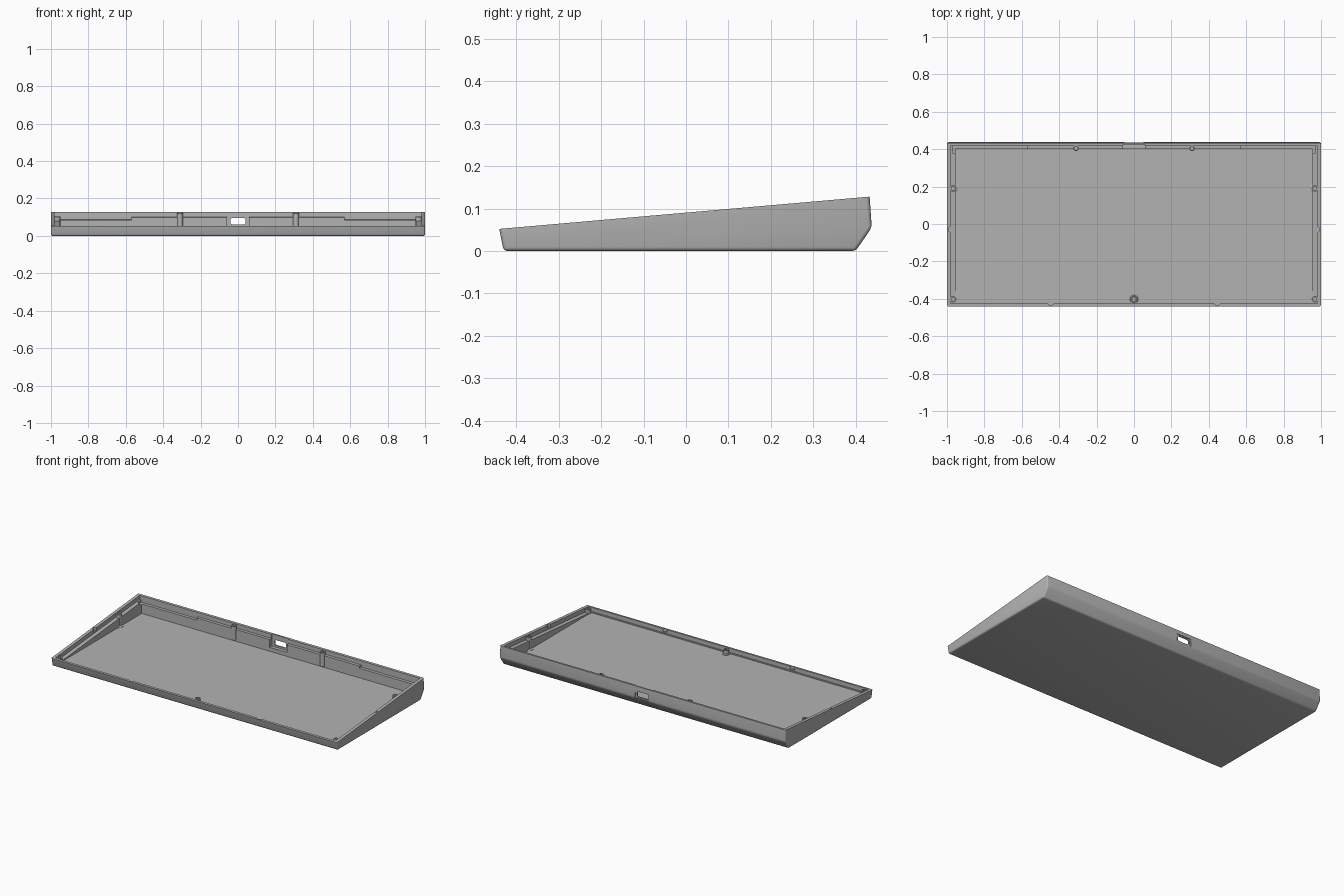
import bpy, bmesh, math
from mathutils import Vector

if "Cube" in bpy.data.objects:
    bpy.data.objects.remove(bpy.data.objects["Cube"])

SLOPE = (0.128 - 0.052) / 0.873
FLOOR = 0.025


def rim(y):
    """Height of the tilted rim at depth y."""
    return 0.052 + (y + 0.44) * SLOPE


grey = bpy.data.materials.new("case grey")
grey.use_nodes = True
colour = (0.45, 0.45, 0.45, 1)
grey.diffuse_color = colour
grey.node_tree.nodes["Principled BSDF"].inputs["Base Color"].default_value = colour


def finish(bm, name):
    bmesh.ops.recalc_face_normals(bm, faces=bm.faces)
    mesh = bpy.data.meshes.new(name)
    bm.to_mesh(mesh)
    bm.free()
    mesh.materials.append(grey)
    ob = bpy.data.objects.new(name, mesh)
    bpy.context.collection.objects.link(ob)
    return ob


def prism(profile, x0, x1):
    """Extrude a (y, z) outline along x."""
    bm = bmesh.new()
    face = bm.faces.new([bm.verts.new((x0, y, z)) for y, z in profile])
    ext = bmesh.ops.extrude_face_region(bm, geom=[face])["geom"]
    bmesh.ops.translate(bm, vec=(x1 - x0, 0, 0),
                        verts=[v for v in ext if isinstance(v, bmesh.types.BMVert)])
    bmesh.ops.recalc_face_normals(bm, faces=bm.faces)
    return bm


def lip(y0, y1, x0, x1, depth):
    """Cutter whose floor runs parallel to the rim."""
    return prism([(y0, rim(y0) - depth), (y1, rim(y1) - depth), (y1, 0.3), (y0, 0.3)], x0, x1)


def box(x0, x1, y0, y1, z0, z1):
    return prism([(y0, z0), (y1, z0), (y1, z1), (y0, z1)], x0, x1)


def cut(target, bm):
    cutter = finish(bm, "cutter")
    mod = target.modifiers.new("cut", "BOOLEAN")
    mod.operation, mod.solver, mod.object = "DIFFERENCE", "EXACT", cutter
    bpy.context.view_layer.objects.active = target
    bpy.ops.object.modifier_apply(modifier=mod.name)
    bpy.data.objects.remove(cutter)


def smooth(ob):
    bpy.ops.object.select_all(action="DESELECT")
    ob.select_set(True)
    bpy.context.view_layer.objects.active = ob
    bpy.ops.object.shade_smooth_by_angle(angle=math.radians(32))


# Outer shell: wedge outline, softened edges, sliced along the tilted rim
bm = prism([(-0.43, 0), (0.4, 0), (0.438, 0.055), (0.428, 0.2), (-0.47, 0.2)], -1, 1)
bmesh.ops.bevel(bm, geom=bm.edges[:], offset=0.009, segments=3, profile=0.5, affect="EDGES")
cutplane = bmesh.ops.bisect_plane(bm, geom=bm.verts[:] + bm.edges[:] + bm.faces[:],
                                  plane_co=(0, -0.44, 0.052),
                                  plane_no=Vector((0, -SLOPE, 1)), clear_outer=True)
bmesh.ops.holes_fill(bm, edges=[e for e in bm.edges if e.is_boundary], sides=0)
tray = finish(bm, "case_tray")

# Main cavity, stepped lip and deeper corner steps of the back wall
cut(tray, box(-0.955, 0.955, -0.415, 0.402, FLOOR, 0.3))
cut(tray, lip(-0.426, 0.418, -0.98, 0.98, 0.026))
for s in (-1, 1):
    cut(tray, lip(0.38, 0.418, min(s * 0.57, s * 0.97), max(s * 0.57, s * 0.97), 0.04))

# Cable port: inner pocket, outer dip and rounded through slot
cut(tray, box(-0.06, 0.06, 0.38, 0.424, 0.05, 0.3))
cut(tray, box(-0.05, 0.05, 0.431, 0.5, 0.055, 0.102))
slot = box(-0.04, 0.04, 0.38, 0.5, 0.062, 0.095)
bmesh.ops.bevel(slot, geom=[e for e in slot.edges
                            if abs(e.verts[0].co.y - e.verts[1].co.y) > 0.05],
                offset=0.009, segments=3, profile=0.5, affect="EDGES")
cut(tray, slot)

# Half-round pry notches in the front and side rims
for x, y in ((-0.445, -0.418), (0.445, -0.418), (-0.975, -0.03), (0.975, -0.03)):
    bm = bmesh.new()
    bmesh.ops.create_cone(bm, cap_ends=True, segments=24, radius1=0.017, radius2=0.017, depth=0.1)
    bmesh.ops.translate(bm, verts=bm.verts, vec=(x, y, rim(y) + 0.03))
    cut(tray, bm)
smooth(tray)


def screw_post(name, x, y, radius, base, collar=0):
    """Lathed post with a sloped top, blind screw hole and optional foot collar."""
    top, hole = rim(y) - 0.004, radius * 0.55
    rings = [(radius, base, 0), (radius, top, 1), (hole, top, 1), (hole, top - 0.02, 0)]
    if collar:
        rings = [(collar, base, 0), (collar, base + 0.006, 0), (radius, base + 0.01, 0)] + rings[1:]
    bm = bmesh.new()
    n, loops = 24, []
    for r, z, tilt in rings:
        ring = []
        for i in range(n):
            a = math.tau * i / n
            dy = r * math.sin(a)
            ring.append(bm.verts.new((x + r * math.cos(a), y + dy, z + tilt * dy * SLOPE)))
        loops.append(ring)
    for a, b in zip(loops, loops[1:]):
        for i in range(n):
            j = (i + 1) % n
            bm.faces.new((a[i], a[j], b[j], b[i]))
    bm.faces.new(loops[0])
    bm.faces.new(loops[-1])
    smooth(finish(bm, name))


# Screw posts, mirrored left and right
for side, s in (("left", 1), ("right", -1)):
    screw_post("side_post_" + side, s * 0.967, 0.19, 0.017, FLOOR - 0.004, 0.028)
    screw_post("front_post_" + side, s * 0.967, -0.402, 0.017, FLOOR - 0.004)
    screw_post("back_post_" + side, s * 0.31, 0.404, 0.015, FLOOR + 0.008)
screw_post("front_post_centre", 0, -0.402, 0.017, FLOOR - 0.004, 0.022)
